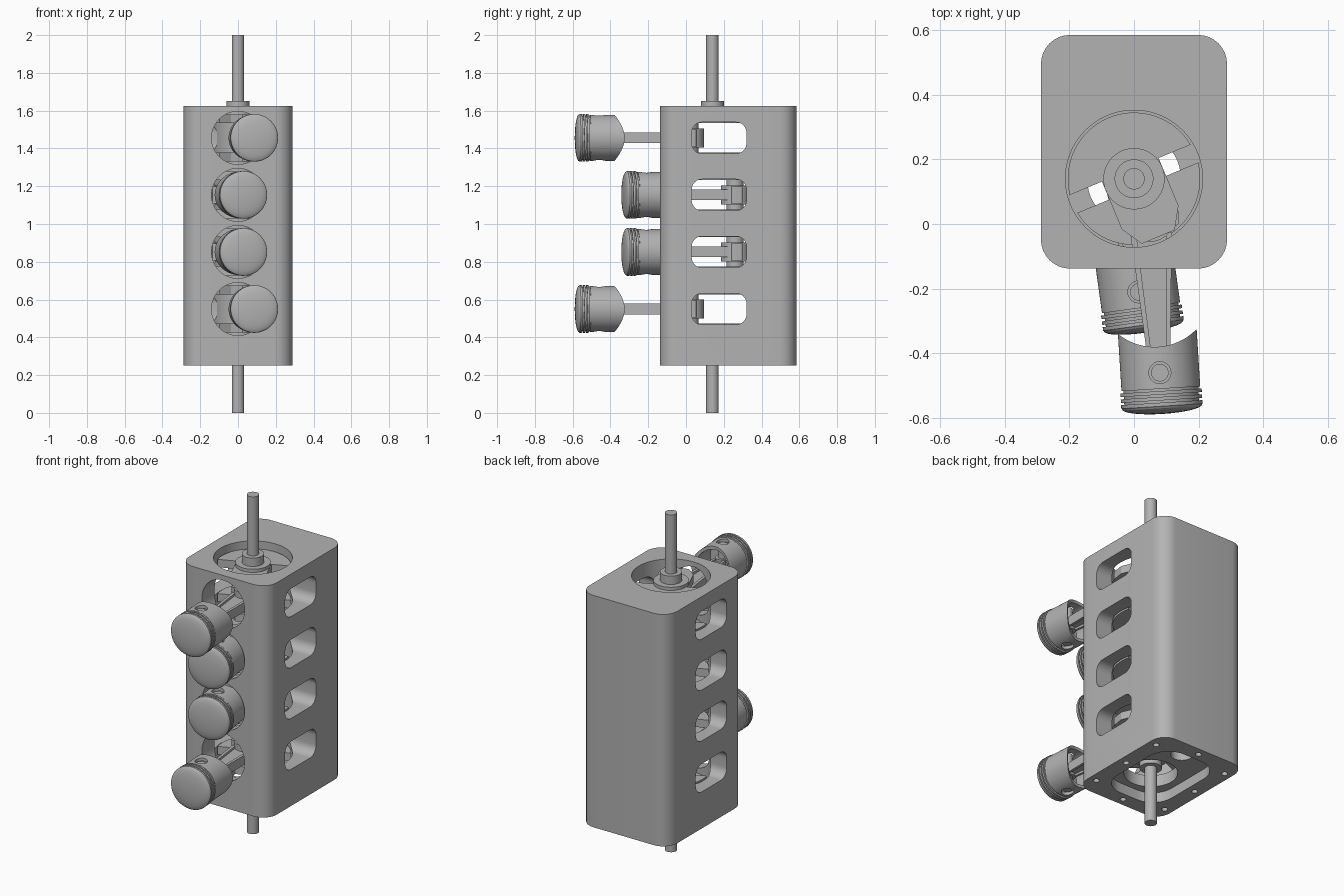
import bpy
import bmesh
from math import sin, cos, pi, atan2, radians, sqrt
from mathutils import Matrix, Vector

default_cube = bpy.data.objects.get("Cube")
if default_cube:
    bpy.data.objects.remove(default_cube, do_unlink=True)

metal = bpy.data.materials.new("plain_grey_metal")
metal.use_nodes = True
GREY = (0.45, 0.45, 0.45, 1)
metal.diffuse_color = GREY
metal.node_tree.nodes["Principled BSDF"].inputs["Base Color"].default_value = GREY

CRANK_Y = 0.14
THROW = Vector((0.05, -0.12))
CYLINDER_HEIGHTS = [0.55 + 0.302 * i for i in range(4)]
AXIS_FRONT = Matrix.Rotation(pi / 2, 4, 'X')
AXIS_SIDE = Matrix(((0, 0, 1, 0), (1, 0, 0, 0), (0, 1, 0, 0), (0, 0, 0, 1)))
CRANK = Matrix.Translation((0, CRANK_Y, 0))


def circle(radius, x=0, y=0, count=48):
    return [(x + radius * cos(2 * pi * i / count), y + radius * sin(2 * pi * i / count))
            for i in range(count)]


def rounded(x0, x1, y0, y1, radius, steps=8):
    corners = [(x1, y1, -1, -1), (x0, y1, 1, -1), (x0, y0, 1, 1), (x1, y0, -1, 1)]
    points = []
    for quarter, (x, y, sx, sy) in enumerate(corners):
        for i in range(steps + 1):
            a = (quarter + i / steps) * pi / 2
            points.append((x + sx * radius + radius * cos(a), y + sy * radius + radius * sin(a)))
    return points


def add_prism(bm, points, low, high):
    bottom = [bm.verts.new((x, y, low)) for x, y in points]
    top = [bm.verts.new((x, y, high)) for x, y in points]
    bm.faces.new(bottom)
    bm.faces.new(top)
    for i in range(len(points)):
        j = (i + 1) % len(points)
        bm.faces.new((bottom[i], bottom[j], top[j], top[i]))


def finish(name, bm, matrix):
    bmesh.ops.recalc_face_normals(bm, faces=bm.faces)
    bm.transform(matrix)
    mesh = bpy.data.meshes.new(name)
    bm.to_mesh(mesh)
    bm.free()
    mesh.materials.append(metal)
    obj = bpy.data.objects.new(name, mesh)
    bpy.context.collection.objects.link(obj)
    return obj


def prisms(name, parts, matrix=Matrix()):
    bm = bmesh.new()
    for points, low, high in parts:
        add_prism(bm, points, low, high)
    return finish(name, bm, matrix)


def lathe(name, profile, matrix, count=64):
    bm = bmesh.new()
    verts = [bm.verts.new((r, 0, h)) for r, h in profile]
    edges = [bm.edges.new(pair) for pair in zip(verts, verts[1:])]
    bmesh.ops.spin(bm, geom=verts + edges, cent=(0, 0, 0), axis=(0, 0, 1),
                   angle=2 * pi, steps=count)
    bmesh.ops.remove_doubles(bm, verts=bm.verts, dist=0.0002)
    return finish(name, bm, matrix)


def select(obj):
    bpy.ops.object.select_all(action='DESELECT')
    obj.select_set(True)
    bpy.context.view_layer.objects.active = obj


def cut(obj, cutter):
    cutter.hide_render = True
    mod = obj.modifiers.new("cut", 'BOOLEAN')
    mod.operation = 'DIFFERENCE'
    mod.solver = 'EXACT'
    mod.object = cutter
    select(obj)
    bpy.ops.object.modifier_apply(modifier=mod.name)
    bpy.data.objects.remove(cutter, do_unlink=True)


def smooth(obj):
    select(obj)
    bpy.ops.object.shade_smooth_by_angle(angle=radians(30))


# Engine block with crank chamber, sump recess and bolt holes
block = prisms("engine_block", [(rounded(-0.288, 0.288, -0.138, 0.585, 0.09), 0.25, 1.625)])
cut(block, prisms("chamber", [(circle(0.212, count=80), 0.38, 1.7)], CRANK))
cut(block, prisms("lower_bore", [(circle(0.145), 0.28, 0.42)], CRANK))
cut(block, prisms("sump", [(rounded(-0.19, 0.19, -0.045, 0.49, 0.13), 0.2, 0.31)]))
cut(block, prisms("oil_hole", [(circle(0.06, 0, 0.4), 0.28, 0.37)]))
bolts = [(x, y) for x in (-0.24, 0.24) for y in (-0.03, 0.22, 0.47)]
bolts += [(0, -0.092), (0, 0.538)]
cut(block, prisms("bolt_holes", [(circle(0.017, x, y, 20), 0.2, 0.31) for x, y in bolts]))

# Cylinder bores in the front and windows through both sides
for z in CYLINDER_HEIGHTS:
    lift = Matrix.Translation((0, 0, z))
    cut(block, prisms("bore", [(circle(0.14, count=64), -0.13, 0.25)], lift @ AXIS_FRONT))
    window = rounded(0.03, 0.32, -0.083, 0.083, 0.055)
    cut(block, prisms("window", [(window, -0.4, 0.4)], lift @ AXIS_SIDE))
smooth(block)


# Crank web: nose around the pin, fan-shaped counterweight opposite
def web_outline():
    radius, edge = 0.205, 0.03
    start = atan2(sqrt(radius ** 2 - edge ** 2), -edge)
    fan = [start + (2 * pi - 2 * start) * i / 28 for i in range(29)]
    arc = [(radius * cos(a), radius * sin(a)) for a in fan]
    nose = [(0.195, 0.055), (0.13, 0.095), (-edge, 0.095)]
    return nose + arc + [(u, -v) for u, v in reversed(nose)]


# Crankshaft: pins, webs, main journals and end shafts
for index, z in enumerate(CYLINDER_HEIGHTS):
    side = 1 if index in (0, 3) else -1
    angle = atan2(side * THROW.y, side * THROW.x)
    place = Matrix.Translation((0, CRANK_Y, z)) @ Matrix.Rotation(angle, 4, 'Z')
    smooth(prisms("crank_web_pair", [(web_outline(), 0.078, 0.125),
                                     (web_outline(), -0.125, -0.078)], place))
    smooth(prisms("crank_pin", [(circle(0.045, THROW.length), -0.1, 0.1)], place))

low, high = CYLINDER_HEIGHTS[0] - 0.12, CYLINDER_HEIGHTS[-1] + 0.12
for a, b in zip(CYLINDER_HEIGHTS, CYLINDER_HEIGHTS[1:]):
    smooth(prisms("main_journal", [(circle(0.09), a + 0.12, b - 0.12)], CRANK))
smooth(prisms("upper_shaft", [(circle(0.095), high, 1.6), (circle(0.06), high, 1.65),
                              (circle(0.033), high, 2.0)], CRANK))
smooth(prisms("lower_shaft", [(circle(0.095), 0.4, low), (circle(0.06), 0.34, low),
                              (circle(0.033), 0, low)], CRANK))

# Piston section: hollow skirt, three ring grooves and domed crown
section = [(0, 0.04), (0.104, 0.04), (0.104, -0.14), (0.122, -0.14), (0.122, 0.05)]
for h in (0.05, 0.068, 0.086):
    section += [(0.116, h), (0.116, h + 0.007), (0.126, h + 0.007), (0.126, h + 0.018)]
section += [(0.124 * cos(t * pi / 16), 0.106 + 0.022 * sin(t * pi / 16)) for t in range(8)]
section += [(0, 0.128)]


def rod_parts(length):
    parts = [(circle(0.042), -0.03, 0.03),
             (circle(0.075, 0, length), -0.05, 0.05),
             (rounded(-0.088, 0.088, length - 0.03, length + 0.03, 0.012), -0.045, 0.045)]
    near, far, slim, wide = 0.03, length - 0.05, 0.034, 0.064
    parts.append(([(-slim, near), (slim, near), (wide, far), (-wide, far)], -0.015, 0.015))
    for s in (-1, 1):
        rail = [(s * slim, near), (s * wide, far), (s * wide * 0.72, far), (s * slim * 0.6, near)]
        parts.append((rail, -0.028, 0.028))
    return parts


# Pistons, wrist pins and connecting rods
for index, z in enumerate(CYLINDER_HEIGHTS):
    outer = index in (0, 3)
    wrist = Vector((0.08, -0.46)) if outer else Vector((0.015, -0.21))
    pin = Vector((0, CRANK_Y)) + (THROW if outer else -THROW)
    rod = pin - wrist
    place = (Matrix.Translation((wrist.x, wrist.y, z))
             @ Matrix.Rotation(atan2(rod.y, rod.x) - pi / 2, 4, 'Z'))
    piston = lathe("piston", section, place @ AXIS_FRONT)
    cut(piston, prisms("skirt_arch", [(circle(0.18, 0, 0.26, 72), -0.2, 0.2)], place))
    cut(piston, prisms("wrist_hole", [(circle(0.034), -0.2, 0.2)], place))
    smooth(piston)
    smooth(prisms("wrist_pin", [(circle(0.027), -0.105, 0.105)], place))
    smooth(prisms("connecting_rod", rod_parts(rod.length), place))
